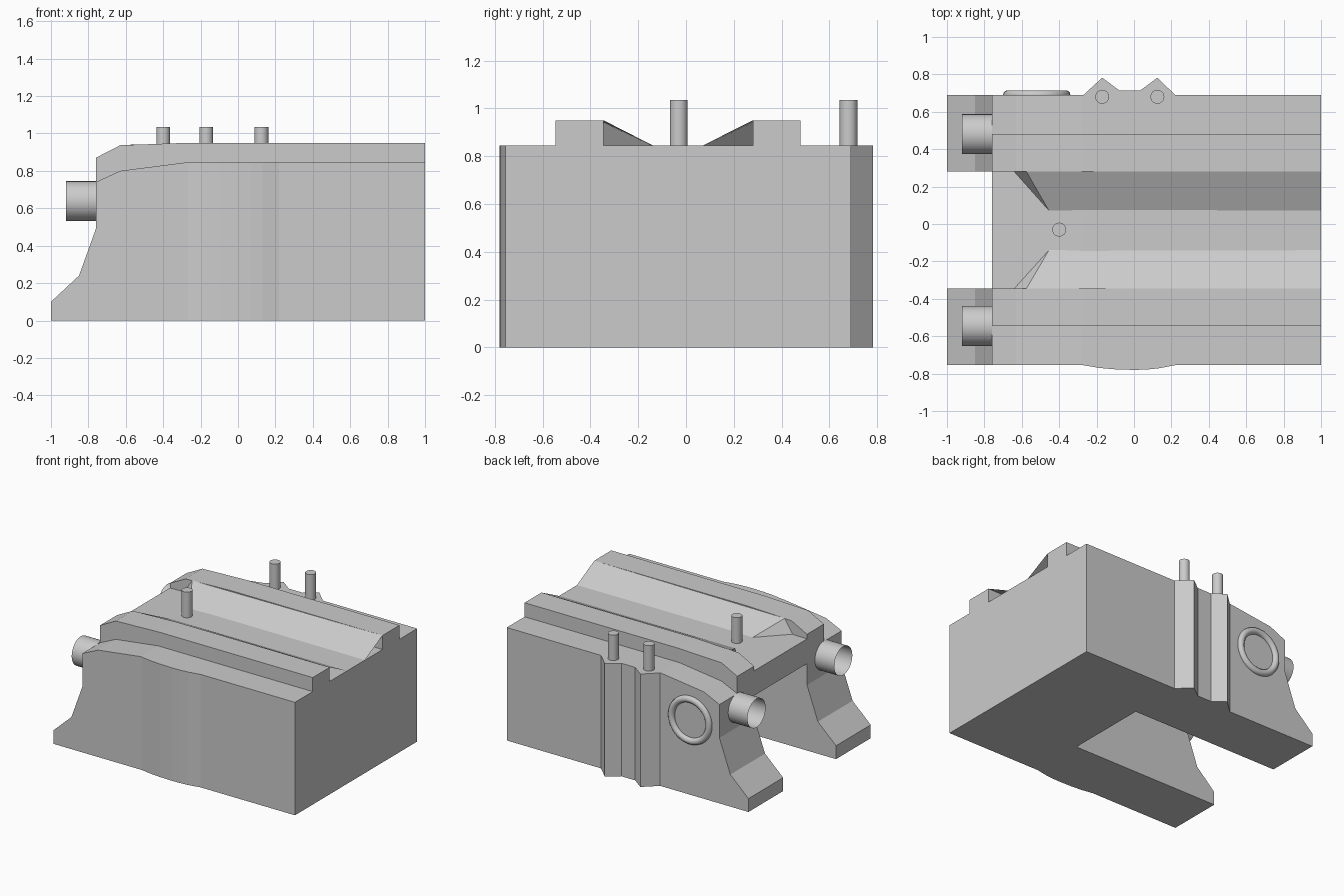
import bpy, bmesh
from mathutils import Vector, Matrix
from math import radians

if "Cube" in bpy.data.objects:
    bpy.data.objects.remove(bpy.data.objects["Cube"])


def make_object(name, bm):
    bmesh.ops.recalc_face_normals(bm, faces=bm.faces[:])
    mesh = bpy.data.meshes.new(name)
    bm.to_mesh(mesh)
    bm.free()
    ob = bpy.data.objects.new(name, mesh)
    bpy.context.collection.objects.link(ob)
    return ob


def prism(name, start, sweep, points):
    """Closed profile placed by start(a, b), extruded along sweep."""
    bm = bmesh.new()
    face = bm.faces.new([bm.verts.new(start(a, b)) for a, b in points])
    ext = bmesh.ops.extrude_face_region(bm, geom=[face])
    bmesh.ops.translate(bm, vec=Vector(sweep),
                        verts=[v for v in ext["geom"] if isinstance(v, bmesh.types.BMVert)])
    return make_object(name, bm)


def side_prism(name, y0, y1, points):
    return prism(name, lambda x, z: (x, y0, z), (0, y1 - y0, 0), points)


def tube(name, centre, r, length, axis, caps=True):
    bm = bmesh.new()
    bmesh.ops.create_cone(bm, cap_ends=caps, segments=32, radius1=r, radius2=r, depth=length)
    if axis == "X":
        bmesh.ops.rotate(bm, verts=bm.verts, matrix=Matrix.Rotation(radians(90), 3, "Y"))
    bmesh.ops.translate(bm, verts=bm.verts, vec=Vector(centre))
    return smooth(make_object(name, bm))


def smooth(ob):
    bpy.ops.object.select_all(action="DESELECT")
    ob.select_set(True)
    bpy.context.view_layer.objects.active = ob
    bpy.ops.object.shade_smooth_by_angle(angle=radians(40))
    return ob


# Middle block, bridging over the gap between the legs
body = side_prism("body", -0.345, 0.28, [
    (1, 0), (1, 0.845), (-0.28, 0.845), (-0.76, 0.835), (-0.76, 0.65), (0.22, 0.65), (0.22, 0)])

# Outer blocks with flared feet
leg = [(1, 0), (1, 0.845), (-0.28, 0.845), (-0.63, 0.80), (-0.76, 0.74),
       (-0.76, 0.49), (-0.85, 0.24), (-1, 0.10), (-1, 0)]
# Raised rails along the top
rail = [(1, 0.70), (1, 0.95), (-0.27, 0.95), (-0.63, 0.937), (-0.76, 0.87), (-0.76, 0.70)]
parts = [side_prism("front_leg", -0.755, -0.345, leg),
         side_prism("back_leg", 0.28, 0.69, leg),
         side_prism("front_rail", -0.545, -0.345, rail),
         side_prism("back_rail", 0.28, 0.48, rail)]

# Side swellings: a shallow curve in front, two pointed ribs behind
curve = [(-0.27, -0.7), (-0.27, -0.755), (-0.18, -0.77), (-0.1, -0.777), (0, -0.78),
         (0.07, -0.778), (0.13, -0.772), (0.22, -0.755), (0.22, -0.7)]
ribs = [(-0.27, 0.6), (-0.27, 0.69), (-0.17, 0.782), (-0.08, 0.715), (0.035, 0.715),
        (0.125, 0.782), (0.22, 0.69), (0.22, 0.6)]
for name, pts in (("front_bulge", curve), ("back_ribs", ribs)):
    parts.append(prism(name, lambda x, y: (x, y, 0), (0, 0, 0.845), pts))

# Join all blocks into one clean shell
for part in parts:
    mod = body.modifiers.new("union", "BOOLEAN")
    mod.operation, mod.solver, mod.object = "UNION", "EXACT", part
bpy.context.view_layer.objects.active = body
for mod in body.modifiers[:]:
    bpy.ops.object.modifier_apply(modifier=mod.name)
for part in parts:
    bpy.data.objects.remove(part)

# Sloping panels from the rails down to the centre deck
for name, outer, inner in (("front_slope", -0.345, -0.14), ("back_slope", 0.28, 0.072)):
    bm = bmesh.new()
    a, b, c, d, e = [bm.verts.new(p) for p in (
        (1, outer, 0.95), (-0.575, outer, 0.94), (-0.455, inner, 0.843),
        (1, inner, 0.845), (-0.64, outer, 0.838))]
    bm.faces.new((a, b, c, d))
    bm.faces.new((b, e, c))
    make_object(name, bm)

# Open pipes at the left end
for name, y in (("front_pipe", -0.545), ("back_pipe", 0.48)):
    tube(name, (-0.84, y, 0.638), 0.107, 0.16, "X", caps=False)

# Upright pins
for i, (x, y) in enumerate([(-0.4, -0.03), (-0.17, 0.68), (0.125, 0.68)]):
    tube(f"pin_{i + 1}", (x, y, 0.925), 0.037, 0.22, "Z")

# Ring on the back face
bpy.ops.mesh.primitive_torus_add(major_radius=0.155, minor_radius=0.025, major_segments=40,
                                 minor_segments=12, location=(-0.52, 0.69, 0.56),
                                 rotation=(radians(90), 0, 0))
ring = bpy.context.object
ring.name = "side_ring"
smooth(ring)
